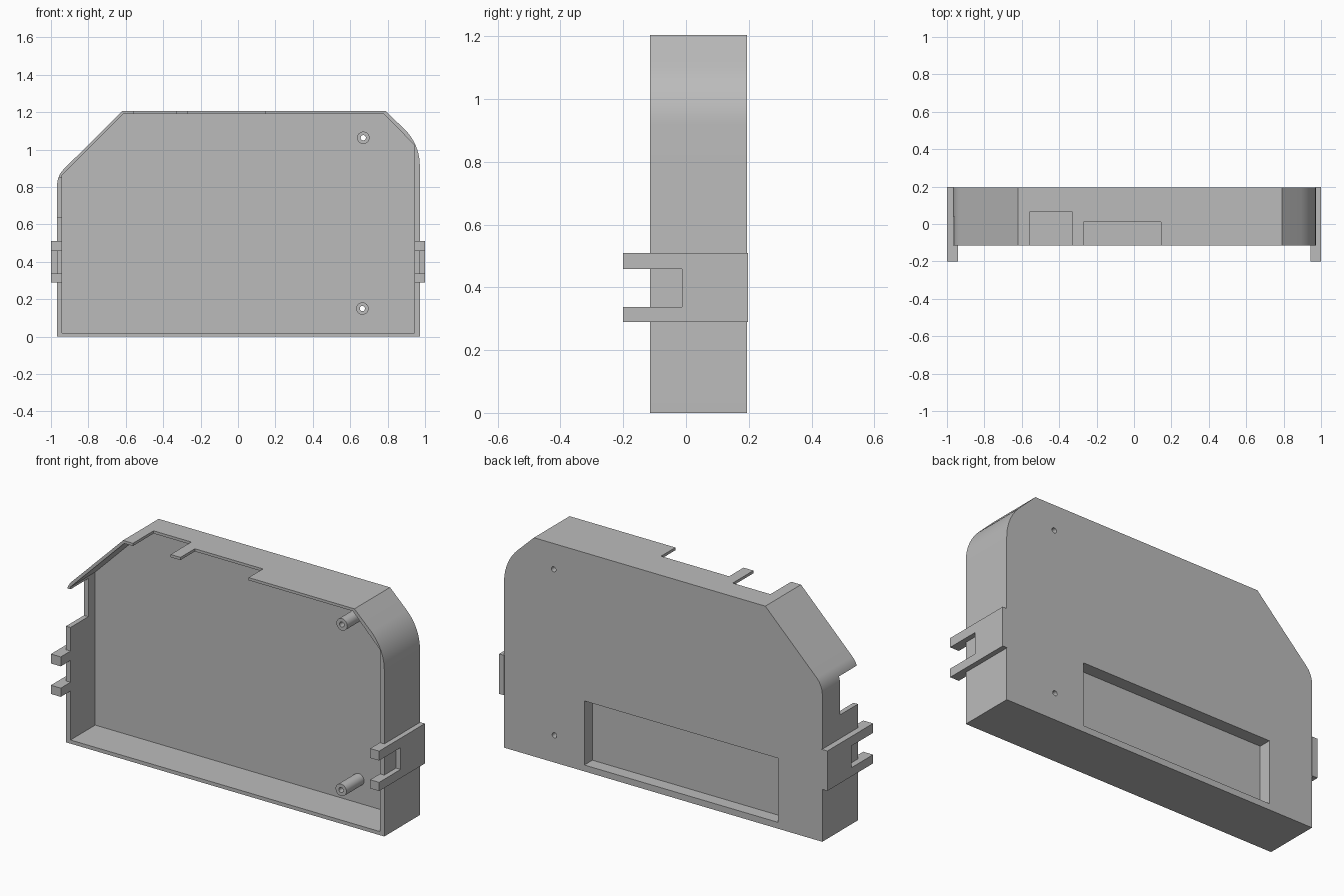
import bpy
import bmesh
from math import cos, sin, radians, pi
from mathutils import Matrix

cube = bpy.data.objects.get("Cube")
if cube:
    bpy.data.objects.remove(cube, do_unlink=True)

grey = bpy.data.materials.new("plain_grey")
grey.use_nodes = True
grey.diffuse_color = (0.5, 0.5, 0.5, 1)
grey.node_tree.nodes["Principled BSDF"].inputs["Base Color"].default_value = (0.5, 0.5, 0.5, 1)

FRONT, BACK, FLOOR = -0.115, 0.195, 0.1


def finish(name, bm):
    bmesh.ops.recalc_face_normals(bm, faces=bm.faces)
    mesh = bpy.data.meshes.new(name)
    bm.to_mesh(mesh)
    bm.free()
    mesh.materials.append(grey)
    obj = bpy.data.objects.new(name, mesh)
    bpy.context.collection.objects.link(obj)
    return obj


def prism(name, outline, y0, y1):
    """Extrude an (x, z) outline from y0 to y1."""
    bm = bmesh.new()
    face = bm.faces.new([bm.verts.new((x, y0, z)) for x, z in outline])
    new = bmesh.ops.extrude_face_region(bm, geom=[face])["geom"]
    verts = [v for v in new if isinstance(v, bmesh.types.BMVert)]
    bmesh.ops.translate(bm, verts=verts, vec=(0, y1 - y0, 0))
    return finish(name, bm)


def box(name, x0, x1, y0, y1, z0, z1):
    return prism(name, [(x0, z0), (x1, z0), (x1, z1), (x0, z1)], y0, y1)


def rod(name, x, z, r, y0, y1):
    steps = 32
    ring = [(x + r * cos(2 * pi * i / steps), z + r * sin(2 * pi * i / steps)) for i in range(steps)]
    return prism(name, ring, y0, y1)


def arc(cx, cz, r, a0, a1, steps=10):
    angles = [radians(a0 + (a1 - a0) * i / steps) for i in range(steps + 1)]
    return [(cx + r * cos(a), cz + r * sin(a)) for a in angles]


def activate(obj):
    bpy.ops.object.select_all(action="DESELECT")
    obj.select_set(True)
    bpy.context.view_layer.objects.active = obj


def combine(target, tool, operation):
    mod = target.modifiers.new(operation, "BOOLEAN")
    mod.operation = operation
    mod.solver = "EXACT"
    mod.object = tool
    activate(target)
    bpy.ops.object.modifier_apply(modifier=mod.name)
    bpy.data.objects.remove(tool, do_unlink=True)


# Tray body: rounded shoulders under two sloped corners
outer = [(-0.967, 0), (0.972, 0)]
outer += arc(0.702, 0.915, 0.27, 0, 45)
outer += [(0.79, 1.205), (-0.62, 1.205)]
outer += arc(-0.847, 0.81, 0.12, 135, 180)
body = prism("tray_body", outer, FRONT, BACK)

# Hollow, open at the front
inner = [(-0.94, 0.02), (0.945, 0.02), (0.945, 1.022), (0.78, 1.19), (-0.613, 1.19), (-0.94, 0.863)]
combine(body, prism("hollow", inner, FRONT - 0.1, FLOOR), "DIFFERENCE")

# Connector openings in the rim, and the label recess in the back
openings = [
    (-0.56, -0.33, FRONT - 0.1, 0.065, 1.15, 1.3),
    (-0.27, 0.145, FRONT - 0.1, 0.01, 1.15, 1.3),
    (-1.1, -0.9, FRONT - 0.1, 0.04, 0.64, 0.85),
    (-0.697, 0.483, 0.125, BACK + 0.1, 0.035, 0.388),
]
for bounds in openings:
    combine(body, box("opening", *bounds), "DIFFERENCE")

# Screw posts with holes through the back
for x, z in ((0.67, 1.063), (0.665, 0.15)):
    combine(body, rod("post", x, z, 0.033, -0.053, FLOOR + 0.02), "UNION")
    combine(body, rod("hole", x, z, 0.014, -0.2, BACK + 0.1), "DIFFERENCE")

# Forked side clips: a plate outside the wall, two prongs beyond the rim
for name, side, wall, inside in (("left_clip", 1, 0.972, 0.945), ("right_clip", -1, 0.967, 0.94)):
    def span(a, b):
        return sorted((side * a, side * b))
    clip = box(name, *span(wall - 0.002, 1.0), -0.2, 0.198, 0.29, 0.51)
    combine(clip, box("slot", *span(0.9, 1.1), -0.3, -0.013, 0.338, 0.458), "DIFFERENCE")
    for z0, z1 in ((0.29, 0.338), (0.458, 0.51)):
        prong = box(name + "_prong", *span(inside, wall), -0.2, FRONT, z0, z1)
        combine(clip, prong, "UNION")

activate(body)
bpy.ops.object.shade_smooth_by_angle(angle=radians(30))
